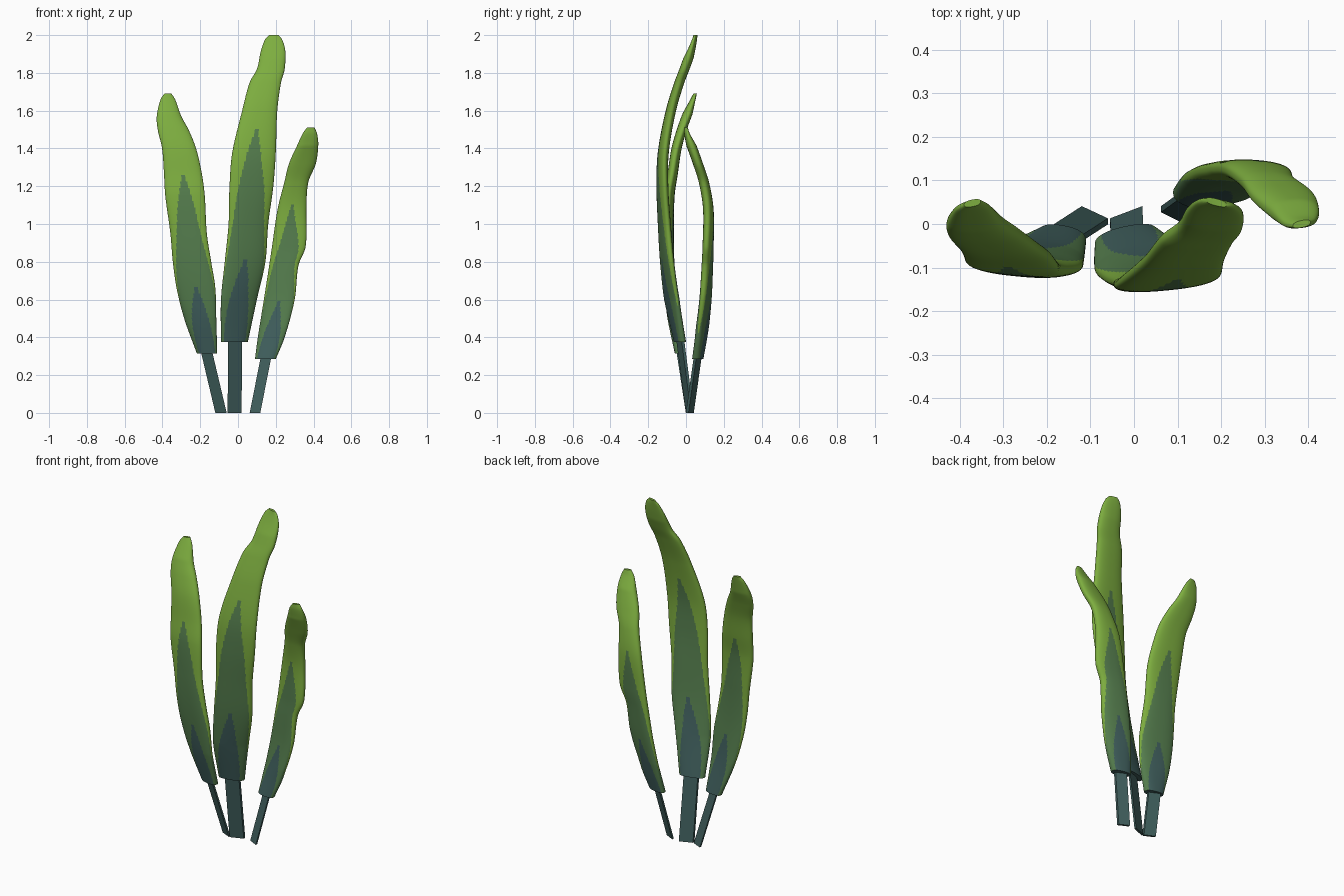
import bpy, bmesh, math

if "Cube" in bpy.data.objects:
    bpy.data.objects.remove(bpy.data.objects["Cube"])


def material(name, rgb):
    m = bpy.data.materials.new(name)
    m.diffuse_color = (*rgb, 1)
    m.use_nodes = True
    m.node_tree.nodes["Principled BSDF"].inputs["Base Color"].default_value = m.diffuse_color
    return m


MATS = [material("light_green", (0.205, 0.42, 0.05)),
        material("mid_green", (0.09, 0.205, 0.075)),
        material("dark_teal", (0.05, 0.112, 0.107))]


def sample(rows, z):
    """Smooth (Catmull-Rom style) interpolation of stations keyed by z."""
    n = len(rows)
    i = 0
    while i < n - 2 and rows[i + 1][0] < z:
        i += 1
    a, b = rows[i], rows[i + 1]
    p, q = rows[max(i - 1, 0)], rows[min(i + 2, n - 1)]
    h = b[0] - a[0]
    t = (z - a[0]) / h
    out = []
    for k in (1, 2, 3):
        ma = (b[k] - p[k]) / (b[0] - p[0]) * h
        mb = (q[k] - a[k]) / (q[0] - a[0]) * h
        out.append((2*t**3 - 3*t*t + 1) * a[k] + (t**3 - 2*t*t + t) * ma
                   + (3*t*t - 2*t**3) * b[k] + (t**3 - t*t) * mb)
    return out


def finish(bm, name, angle):
    bmesh.ops.recalc_face_normals(bm, faces=bm.faces[:])
    me = bpy.data.meshes.new(name)
    bm.to_mesh(me)
    bm.free()
    for m in MATS:
        me.materials.append(m)
    ob = bpy.data.objects.new(name, me)
    bpy.context.collection.objects.link(ob)
    bpy.ops.object.select_all(action='DESELECT')
    ob.select_set(True)
    bpy.context.view_layer.objects.active = ob
    bpy.ops.object.shade_smooth_by_angle(angle=math.radians(angle))
    return ob


def loft(bm, rings):
    n = len(rings[0])
    for a, b in zip(rings, rings[1:]):
        for j in range(n):
            yield bm.faces.new((a[j], a[(j+1) % n], b[(j+1) % n], b[j]))


def power(v, e):
    return math.copysign(abs(v) ** e, v)


def blade(name, rows, skew, dark_tip, mid_tip, rings_n=160, sides=88):
    """Thin twisted leaf; nested pointed colour zones on both sides."""
    z0, z1 = rows[0][0], rows[-1][0]
    bm = bmesh.new()
    rings = []
    for i in range(rings_n + 1):
        t = i / rings_n
        z = z0 + (z1 - z0) * t
        xl, xr, y = sample(rows, z)
        thick = 0.027 * min(1, 0.3 + (1 - t) * 9)
        twist = skew * min(0.5 + 3 * t, 1.1 - 1.3 * t)
        ring = []
        for j in range(sides):
            a = 2 * math.pi * j / sides
            u, v = power(math.cos(a), 0.85), power(math.sin(a), 0.8)
            ring.append(bm.verts.new(((xl + xr) / 2 + u * (xr - xl) / 2,
                                      y + thick * v + twist * u, z)))
        rings.append(ring)

    def zone(z, tip, e, width):
        s = (tip - z) / (tip - z0)
        return width * (1 - (1 - s) ** e) if s > 0 else 0

    for f in loft(bm, rings):
        c = f.calc_center_median()
        xl, xr, _ = sample(rows, c.z)
        u = abs(c.x - (xl + xr) / 2) / ((xr - xl) / 2)
        if u < zone(c.z, dark_tip, 1.5, 0.8):
            f.material_index = 2
        elif u < zone(c.z, mid_tip, 2.5, 1.01):
            f.material_index = 1
    bm.faces.new(rings[0]).material_index = 2
    bm.faces.new(rings[-1])
    finish(bm, name, 50)


def stalk(name, bottom, top, half_x, half_y):
    """Flat strip leaning from the ground up into the blade."""
    bm = bmesh.new()
    rings = []
    for x, y, z in (bottom, top):
        k = 0.007
        rings.append([bm.verts.new((x + s * half_x, y + s * half_y + d * k, z))
                      for s, d in ((-1, -1), (1, -1), (1, 1), (-1, 1))])
    faces = list(loft(bm, rings)) + [bm.faces.new(r) for r in rings]
    for f in faces:
        f.material_index = 2
    finish(bm, name, 30)


# Stations: z, left edge x, right edge x, centre y
center = [(0.375, -0.09, 0.052, -0.032), (0.6, -0.09, 0.10, -0.075),
          (0.8, -0.07, 0.145, -0.1), (1.0, -0.05, 0.16, -0.115),
          (1.2, -0.045, 0.187, -0.125), (1.38, -0.03, 0.20, -0.12),
          (1.6, 0.022, 0.208, -0.08), (1.75, 0.062, 0.228, -0.035),
          (1.82, 0.1, 0.247, -0.008), (1.92, 0.122, 0.25, 0.028),
          (1.98, 0.145, 0.232, 0.046), (2.0, 0.165, 0.213, 0.05)]
left = [(0.315, -0.218, -0.11, -0.03), (0.5, -0.285, -0.115, -0.065),
        (0.66, -0.325, -0.12, -0.083), (0.8, -0.345, -0.142, -0.092),
        (0.95, -0.358, -0.165, -0.094), (1.15, -0.385, -0.176, -0.088),
        (1.27, -0.392, -0.192, -0.07), (1.4, -0.402, -0.222, -0.05),
        (1.5, -0.425, -0.262, -0.022), (1.57, -0.43, -0.3, 0.003),
        (1.66, -0.41, -0.333, 0.037), (1.69, -0.39, -0.352, 0.048)]
right = [(0.285, 0.09, 0.2, 0.062), (0.4, 0.105, 0.247, 0.08),
         (0.6, 0.137, 0.30, 0.103), (0.78, 0.165, 0.32, 0.113),
         (0.88, 0.18, 0.358, 0.117), (1.08, 0.21, 0.362, 0.118),
         (1.22, 0.245, 0.372, 0.095), (1.32, 0.27, 0.412, 0.063),
         (1.42, 0.315, 0.425, 0.027), (1.48, 0.343, 0.418, 0.005),
         (1.51, 0.365, 0.405, 0.0)]

blade("center_leaf_blade", center, 0.03, 0.83, 1.53)
blade("left_leaf_blade", left, -0.018, 0.68, 1.285)
blade("right_leaf_blade", right, -0.02, 0.605, 1.125)

stalk("center_leaf_stalk", (-0.018, 0.02, 0), (-0.015, -0.035, 0.42), 0.037, 0.014)
stalk("left_leaf_stalk", (-0.09, 0.02, 0), (-0.175, -0.035, 0.36), 0.03, -0.014)
stalk("right_leaf_stalk", (0.09, 0.02, 0), (0.155, 0.067, 0.33), 0.028, -0.014)
